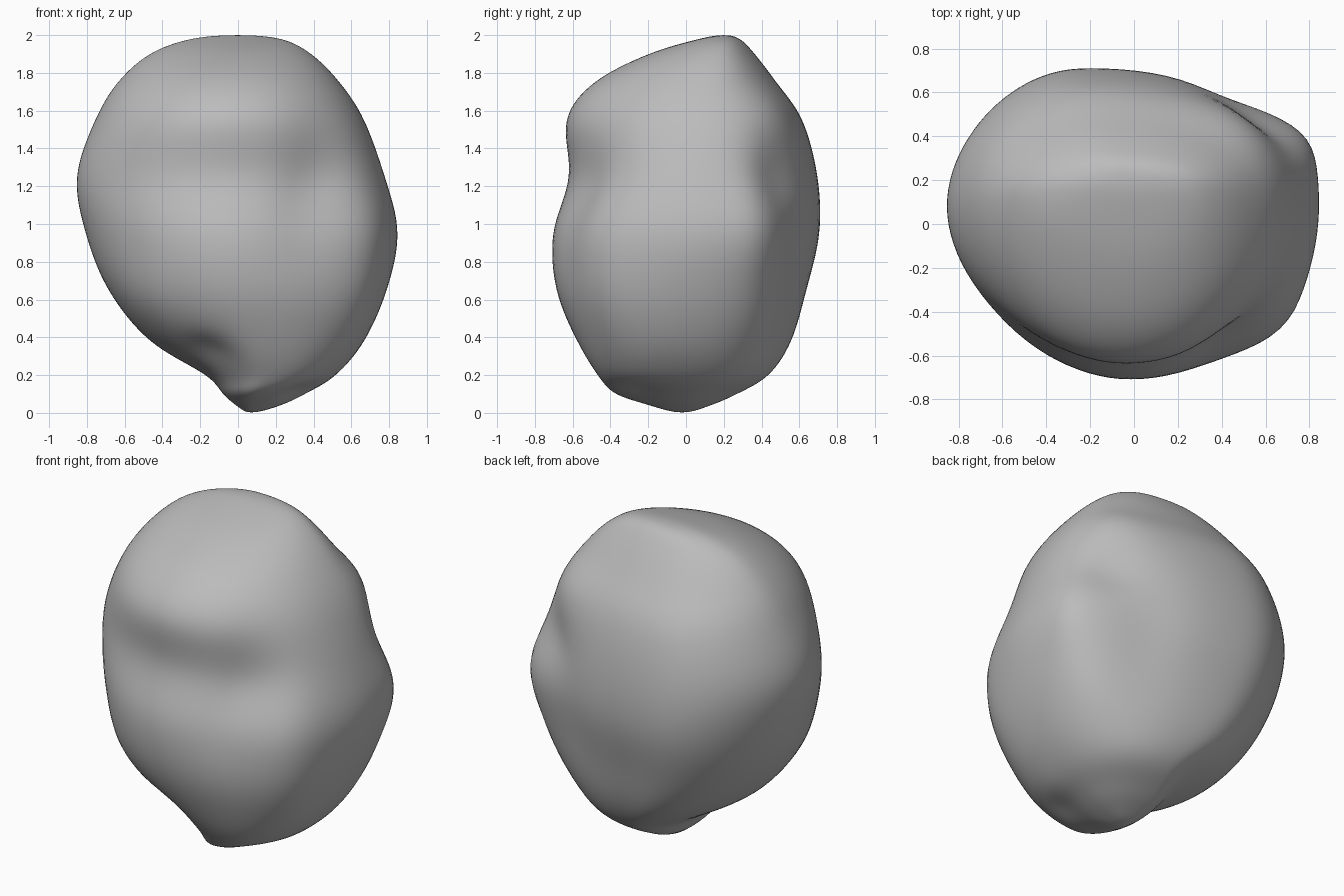
import bpy, bmesh, math
from mathutils import Vector

cube = bpy.data.objects.get("Cube")
if cube:
    bpy.data.objects.remove(cube, do_unlink=True)

SEGMENTS, STEPS = 96, 8

# Boulder sections: height, left, right, front, back, centre x, centre y
sections = [
    (0, .07, .07, -.02, -.02, .07, -.02),
    (.04, -.01, .23, -.2, .13, .08, -.02),
    (.1, -.08, .36, -.38, .27, .1, -.02),
    (.2, -.17, .52, -.47, .44, .15, 0),
    (.38, -.47, .67, -.58, .56, .08, 0),
    (.65, -.69, .79, -.69, .64, 0, .03),
    (.95, -.81, .85, -.71, .71, -.03, .07),
    (1.25, -.86, .78, -.62, .7, -.04, .08),
    (1.55, -.76, .67, -.64, .62, -.04, .1),
    (1.75, -.64, .54, -.49, .48, -.02, .12),
    (1.9, -.47, .39, -.2, .365, 0, .15),
    (1.98, -.25, .23, .07, .285, 0, .18),
    (2, 0, 0, .2, .2, 0, .2),
]

# Hollows (positive) and bumps (negative): centre, radii, depth
dents = [
    (Vector((-.18, -.52, .28)), Vector((.14, .2, .1)), .08),    # front notch
    (Vector((.42, -.5, 1.22)), Vector((.16, .25, .3)), .05),    # front groove
    (Vector((.3, -.6, .98)), Vector((.1, .2, .2)), .02),        # groove tail
    (Vector((.62, -.42, .85)), Vector((.18, .22, .4)), -.06),   # front ridge
    (Vector((.6, .5, 1.27)), Vector((.15, .15, .18)), .06),     # back groove
    (Vector((.4, .58, .95)), Vector((.15, .15, .35)), .035),    # lower groove
    (Vector((.76, .38, 1)), Vector((.15, .14, .3)), -.055),     # side ridge
    (Vector((.62, .38, .6)), Vector((.2, .18, .25)), -.03),     # ridge foot
    (Vector((.48, .44, 1.52)), Vector((.22, .22, .18)), -.035), # shoulder
    (Vector((.3, -.25, .1)), Vector((.15, .15, .08)), .035),    # under lip
    (Vector((-.48, -.42, .6)), Vector((.2, .2, .2)), -.025),    # cheek
]


def flipped(row):
    """Continue a section across the pole."""
    z, l, r, f, b, cx, cy = row
    return (z, r, l, b, f, cx, cy)


def blend(a, b, c, d, t):
    """Smooth curve between b and c."""
    return [.5 * (2 * q + (r - p) * t + (2 * p - 5 * q + 4 * r - s) * t ** 2
                  + (3 * q - p - 3 * r + s) * t ** 3)
            for p, q, r, s in zip(a, b, c, d)]


def power(x, y, z):
    """Squareness of each corner of a section."""
    if x > 0:
        return 2.15 if y > 0 else 2.05 + .5 * max(0, 1 - z / .8)
    return 1.88 if y < 0 else 2


def section_point(row, angle):
    z, l, r, f, b, cx, cy = row
    c, s = math.cos(angle), math.sin(angle)
    n = 2 / power(c, s, z)
    # The back leans towards the left edge
    cx -= .11 * (r - l) * max(0, s)
    x = cx + abs(c) ** n * ((r - cx) if c > 0 else (l - cx))
    y = cy + abs(s) ** n * ((b - cy) if s > 0 else (f - cy))
    return Vector((x, y, z))


def dented(p):
    inward = (Vector((0, 0, 1)) - p).normalized()
    total = 0
    for centre, radii, depth in dents:
        q = sum(((p[i] - centre[i]) / radii[i]) ** 2 for i in range(3))
        total += depth * math.exp(-q)
    return p + inward * total


# Loft the boulder
path = [flipped(sections[1])] + sections + [flipped(sections[-2])]
rows = [blend(*path[i:i + 4], k / STEPS)
        for i in range(len(sections) - 1) for k in range(STEPS)][1:]
bm = bmesh.new()
rings = [[bm.verts.new(dented(section_point(row, math.tau * j / SEGMENTS)))
          for j in range(SEGMENTS)] for row in rows]
bottom = bm.verts.new((.07, -.02, 0))
top = bm.verts.new((0, .2, 2))
for j in range(SEGMENTS):
    k = (j + 1) % SEGMENTS
    for low, high in zip(rings, rings[1:]):
        bm.faces.new((low[j], low[k], high[k], high[j]))
    bm.faces.new((bottom, rings[0][k], rings[0][j]))
    bm.faces.new((top, rings[-1][j], rings[-1][k]))

# Soften the seams between corners
for _ in range(10):
    bmesh.ops.smooth_vert(bm, verts=bm.verts, factor=.5,
                          use_axis_x=True, use_axis_y=True, use_axis_z=True)
bmesh.ops.recalc_face_normals(bm, faces=bm.faces)
for face in bm.faces:
    face.smooth = True
mesh = bpy.data.meshes.new("boulder")
bm.to_mesh(mesh)
bm.free()

# Plain stone colour
stone = bpy.data.materials.new("stone_grey")
stone.use_nodes = True
grey = (.5, .5, .5, 1)
stone.diffuse_color = grey
stone.node_tree.nodes["Principled BSDF"].inputs["Base Color"].default_value = grey
mesh.materials.append(stone)

boulder = bpy.data.objects.new("boulder", mesh)
bpy.context.collection.objects.link(boulder)
